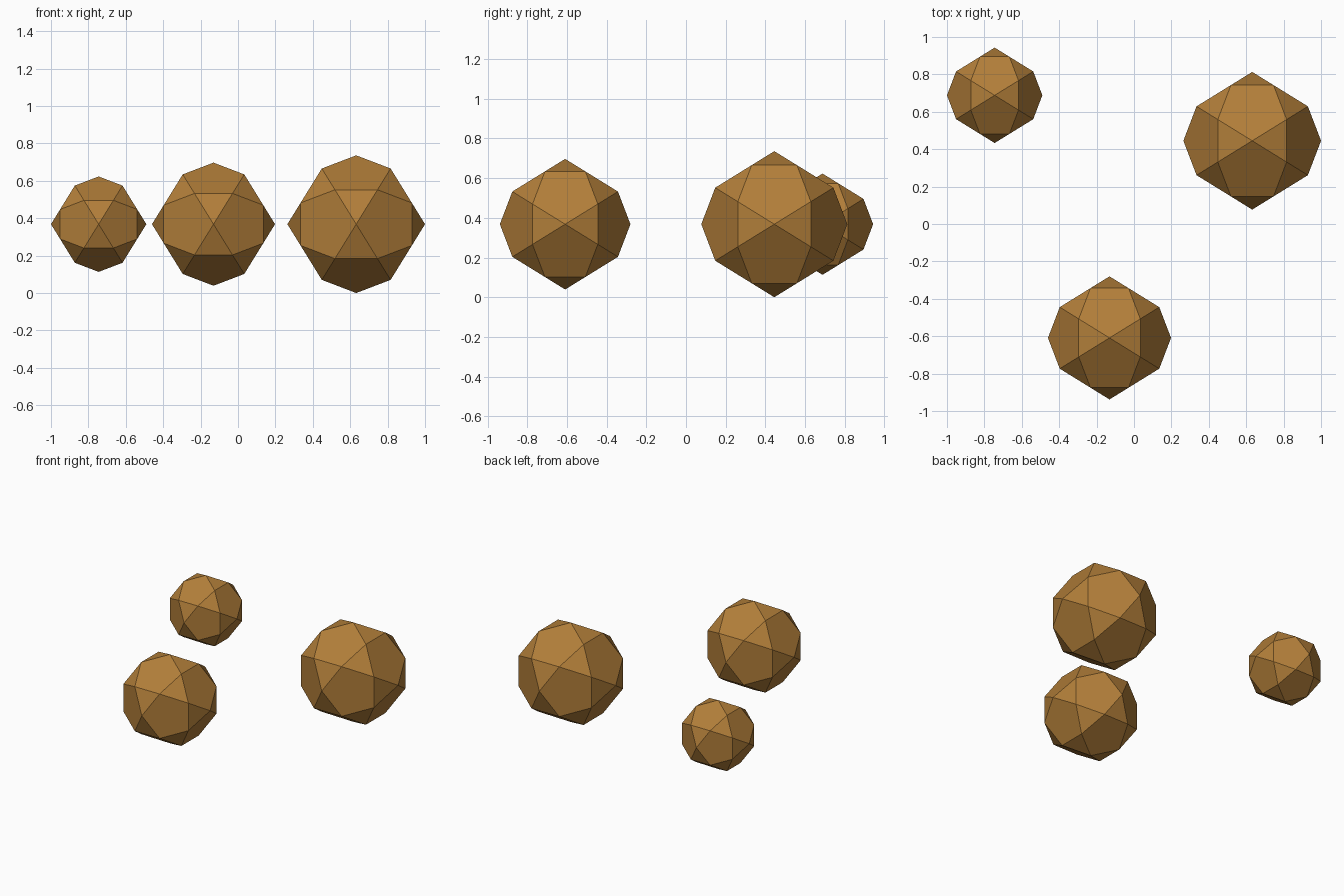
import bpy
import bmesh
from math import radians, sqrt
from mathutils import Vector

cube = bpy.data.objects.get("Cube")
if cube:
    bpy.data.objects.remove(cube, do_unlink=True)

# Single ochre brown for every ball
ochre = bpy.data.materials.new("ochre_brown")
ochre.use_nodes = True
colour = (0.44, 0.208, 0.041, 1)
ochre.diffuse_color = colour
ochre.node_tree.nodes["Principled BSDF"].inputs["Base Color"].default_value = colour


def rotate_axes(v, shift):
    return Vector(v[shift:] + v[:shift])


def ball_corners():
    """Corners of a unit icosidodecahedron: 12 pentagons and 20 triangles."""
    phi = (1 + sqrt(5)) / 2
    corners = []
    for shift in range(3):
        for sx in (-1, 1):
            corners.append(rotate_axes((sx, 0, 0), shift))
            for sy in (-1, 1):
                for sz in (-1, 1):
                    corner = (sx / 2, sy / (2 * phi), sz * phi / 2)
                    corners.append(rotate_axes(corner, shift))
    return corners


def add_ball(name, centre, radius):
    bm = bmesh.new()
    for corner in ball_corners():
        bm.verts.new(corner * radius)
    bmesh.ops.convex_hull(bm, input=bm.verts)
    # Merge the flat hull triangles into whole pentagons
    bmesh.ops.dissolve_limit(bm, angle_limit=radians(2), verts=bm.verts, edges=bm.edges)
    bmesh.ops.recalc_face_normals(bm, faces=bm.faces)
    mesh = bpy.data.meshes.new(name)
    bm.to_mesh(mesh)
    bm.free()
    mesh.materials.append(ochre)
    ball = bpy.data.objects.new(name, mesh)
    ball.location = centre
    bpy.context.collection.objects.link(ball)


# Three faceted balls centred at one height
height = 0.368
add_ball("large_ball", (0.632, 0.445, height), 0.368)
add_ball("medium_ball", (-0.131, -0.609, height), 0.329)
add_ball("small_ball", (-0.745, 0.688, height), 0.255)
